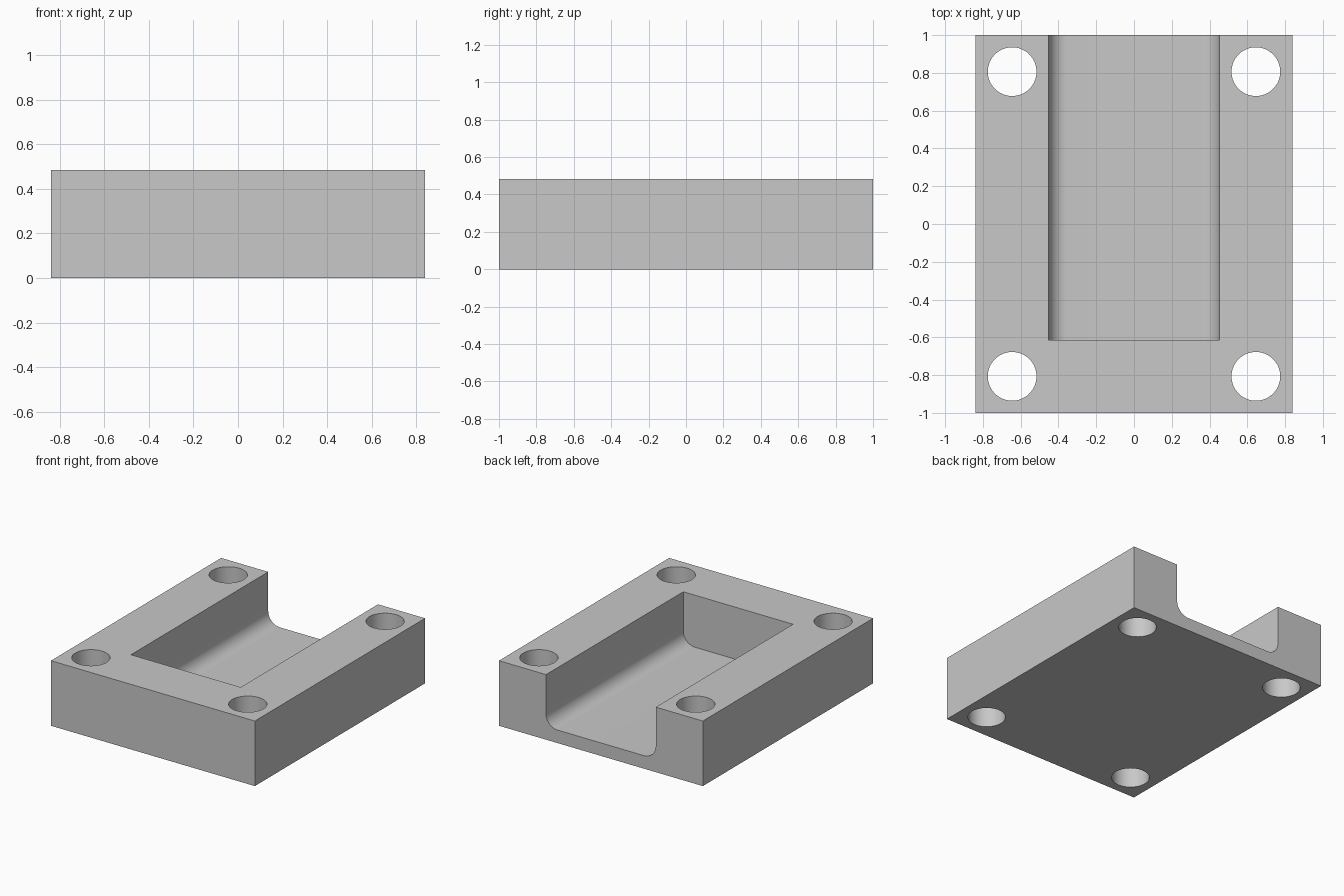
import bpy, bmesh, math

UNIT = 2 / 31                        # one design step; the block is 31 steps long
WIDTH, LENGTH, HEIGHT = 26 * UNIT, 31 * UNIT, 7.5 * UNIT
CHANNEL_HALF, FLOOR, FILLET = 7 * UNIT, 1.5 * UNIT, 1.5 * UNIT
CHANNEL_START = -9.5 * UNIT
HOLE_RADIUS, HOLE_X, HOLE_Y = 2 * UNIT, 10 * UNIT, 12.5 * UNIT

cube = bpy.data.objects.get("Cube")
if cube:
    bpy.data.objects.remove(cube, do_unlink=True)

grey = bpy.data.materials.new("plain grey")
grey.use_nodes = True
colour = (0.58, 0.58, 0.58, 1)
grey.diffuse_color = colour
grey.node_tree.nodes["Principled BSDF"].inputs["Base Color"].default_value = colour


def prism(name, outline, direction):
    """Solid made by sweeping a closed outline along a direction."""
    bm = bmesh.new()
    face = bm.faces.new([bm.verts.new(p) for p in outline])
    swept = bmesh.ops.extrude_face_region(bm, geom=[face])["geom"]
    moved = [v for v in swept if isinstance(v, bmesh.types.BMVert)]
    bmesh.ops.translate(bm, verts=moved, vec=direction)
    bmesh.ops.recalc_face_normals(bm, faces=bm.faces)
    mesh = bpy.data.meshes.new(name)
    bm.to_mesh(mesh)
    bm.free()
    mesh.materials.append(grey)
    obj = bpy.data.objects.new(name, mesh)
    bpy.context.collection.objects.link(obj)
    return obj


def arc(cx, cy, radius, start, end, steps):
    angles = [math.radians(start + (end - start) * i / steps) for i in range(steps + 1)]
    return [(cx + radius * math.cos(a), cy + radius * math.sin(a)) for a in angles]


# Main block
w, l = WIDTH / 2, LENGTH / 2
block = prism("mounting_block", [(-w, -l, 0), (w, -l, 0), (w, l, 0), (-w, l, 0)],
              (0, 0, HEIGHT))

# Channel, open at the top and back, with rounded lower corners
above = HEIGHT + UNIT
side, low = CHANNEL_HALF - FILLET, FLOOR + FILLET
section = ([(-CHANNEL_HALF, above)] + arc(-side, low, FILLET, 180, 270, 16)
           + arc(side, low, FILLET, 270, 360, 16) + [(CHANNEL_HALF, above)])
cutters = [prism("channel_cutter", [(x, CHANNEL_START, z) for x, z in section],
                 (0, l + UNIT - CHANNEL_START, 0))]

# Four through holes in the corners
for sx in (-1, 1):
    for sy in (-1, 1):
        ring = arc(sx * HOLE_X, sy * HOLE_Y, HOLE_RADIUS, 0, 360, 64)[:-1]
        cutters.append(prism("hole_cutter", [(x, y, -UNIT) for x, y in ring],
                             (0, 0, HEIGHT + 2 * UNIT)))

# Cut everything out of the block, then drop the cutters
bpy.ops.object.select_all(action="DESELECT")
bpy.context.view_layer.objects.active = block
block.select_set(True)
for cutter in cutters:
    cutter.hide_render = True
    cut = block.modifiers.new("cut", "BOOLEAN")
    cut.operation = "DIFFERENCE"
    cut.solver = "EXACT"
    cut.object = cutter
    bpy.ops.object.modifier_apply(modifier=cut.name)
    bpy.data.objects.remove(cutter, do_unlink=True)

bpy.ops.object.shade_smooth_by_angle(angle=math.radians(30))
